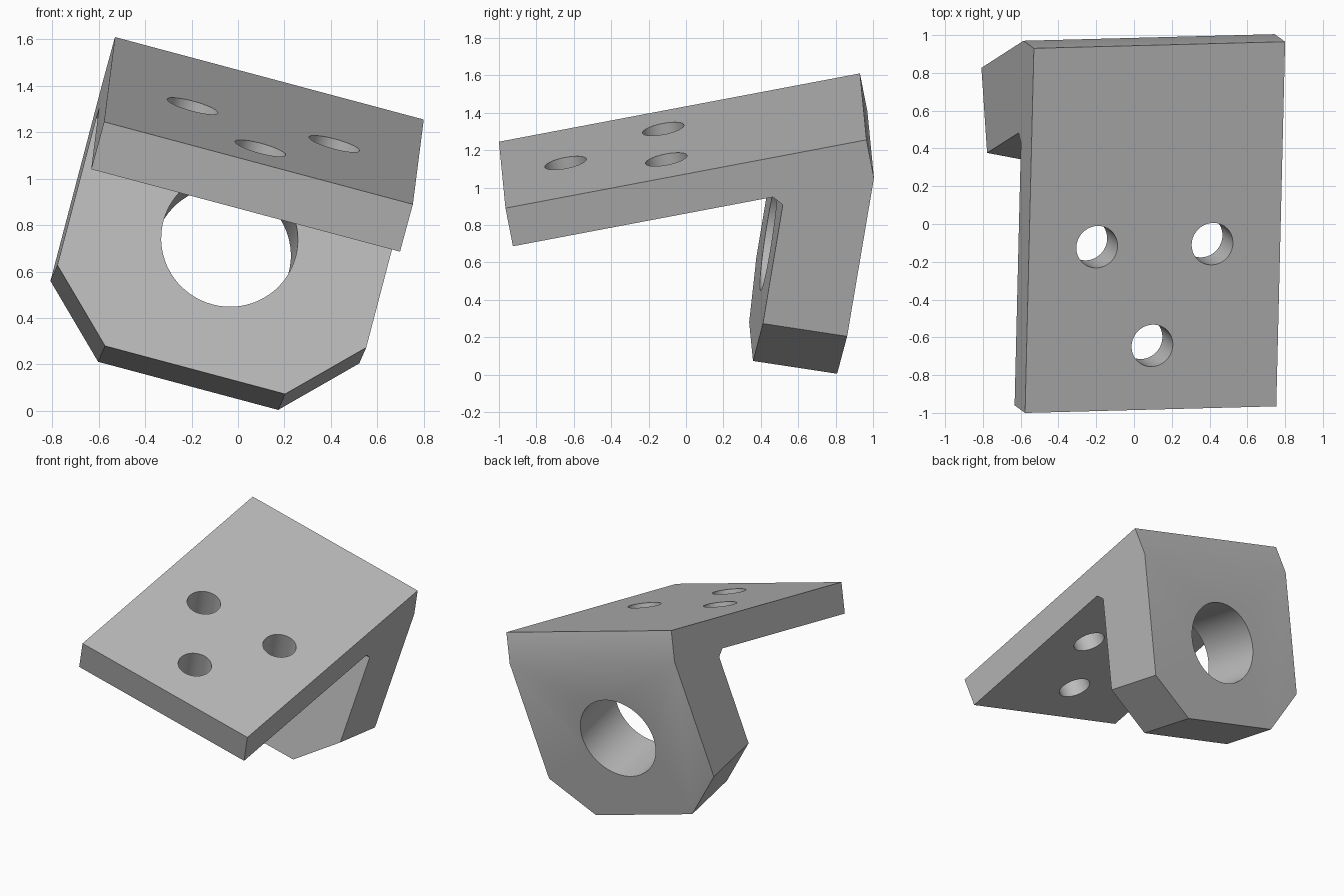
import bpy, bmesh, math
from mathutils import Matrix, Vector

cube = bpy.data.objects.get("Cube")
if cube:
    bpy.data.objects.remove(cube, do_unlink=True)

# Dimensions in the bracket's own frame: x across, y along the plate, z out of it
WIDTH, LENGTH, PLATE = 1.377, 1.965, 0.215
LEG, LEG_LENGTH, CORNER = 0.456, 1.174, 0.287
TILT = math.radians(20)
down = Vector((0, -math.sin(TILT), -math.cos(TILT)))
forward = Vector((0, -math.cos(TILT), math.sin(TILT)))

# Resting pose of the whole bracket
across = Vector((0.966, 0.0254, -0.258)).normalized()
normal = across.cross(Vector((0.0229, 0.982, 0.186))).normalized()
along = normal.cross(across)
pose = Matrix((across, along, normal)).transposed().to_4x4()
pose.translation = (0.135, 0.9475, 1.4325)

# Grey metal
metal = bpy.data.materials.new("grey_metal")
metal.use_nodes = True
grey = (0.5, 0.5, 0.5, 1)
metal.diffuse_color = grey
metal.node_tree.nodes["Principled BSDF"].inputs["Base Color"].default_value = grey


def make_object(name, bm):
    bmesh.ops.recalc_face_normals(bm, faces=bm.faces)
    mesh = bpy.data.meshes.new(name)
    bm.to_mesh(mesh)
    bm.free()
    mesh.materials.append(metal)
    obj = bpy.data.objects.new(name, mesh)
    bpy.context.collection.objects.link(obj)
    return obj


def add_drill(bm, center, axis, radius, depth):
    turn = Vector((0, 0, 1)).rotation_difference(axis).to_matrix().to_4x4()
    bmesh.ops.create_cone(bm, cap_ends=True, segments=64, radius1=radius, radius2=radius,
                          depth=depth, matrix=Matrix.Translation(center) @ turn)


# Side profile: top plate with a slanted leg and a small inner chamfer
heel = Vector((0, 0, -PLATE))
toe = heel + down * LEG_LENGTH
profile = [Vector((0, 0, 0)), Vector((0, -LENGTH, 0)), Vector((0, -LENGTH, -PLATE)),
           Vector((0, -0.55, -PLATE)), Vector((0, -0.506, -0.267)),
           toe + forward * LEG, toe, heel]
bm = bmesh.new()
side = bm.faces.new([bm.verts.new(p - Vector((WIDTH / 2, 0, 0))) for p in profile])
grown = bmesh.ops.extrude_face_region(bm, geom=[side])["geom"]
bmesh.ops.translate(bm, vec=(WIDTH, 0, 0),
                    verts=[g for g in grown if isinstance(g, bmesh.types.BMVert)])

# Cut both lower corners of the leg at 45 degrees
for sign in (-1, 1):
    cut = bmesh.ops.bisect_plane(
        bm, geom=bm.verts[:] + bm.edges[:] + bm.faces[:], clear_outer=True,
        plane_co=toe + Vector((sign * (WIDTH / 2 - CORNER), 0, 0)),
        plane_no=down + Vector((sign, 0, 0)))
    rim = [g for g in cut["geom_cut"] if isinstance(g, bmesh.types.BMEdge)]
    bmesh.ops.edgeloop_fill(bm, edges=rim)
bracket = make_object("angle_bracket", bm)

# Three bolt holes through the plate, one large bore through the leg
bm = bmesh.new()
for x, y in ((-0.316, -1.08), (0.316, -1.08), (0, -1.62)):
    add_drill(bm, Vector((x, y, -PLATE / 2)), Vector((0, 0, 1)), 0.113, 0.4)
bore = Vector((0, -0.628, -0.607)) - forward * LEG / 2
add_drill(bm, bore, forward, 0.295, LEG + 0.16)
drills = make_object("hole_cutters", bm)
drills.hide_render = True

bpy.context.view_layer.objects.active = bracket
bracket.select_set(True)
mod = bracket.modifiers.new("holes", 'BOOLEAN')
mod.operation = 'DIFFERENCE'
mod.solver = 'EXACT'
mod.object = drills
bpy.ops.object.modifier_apply(modifier=mod.name)
bpy.data.objects.remove(drills, do_unlink=True)

bracket.data.transform(pose)
bpy.ops.object.shade_smooth_by_angle(angle=math.radians(20))
